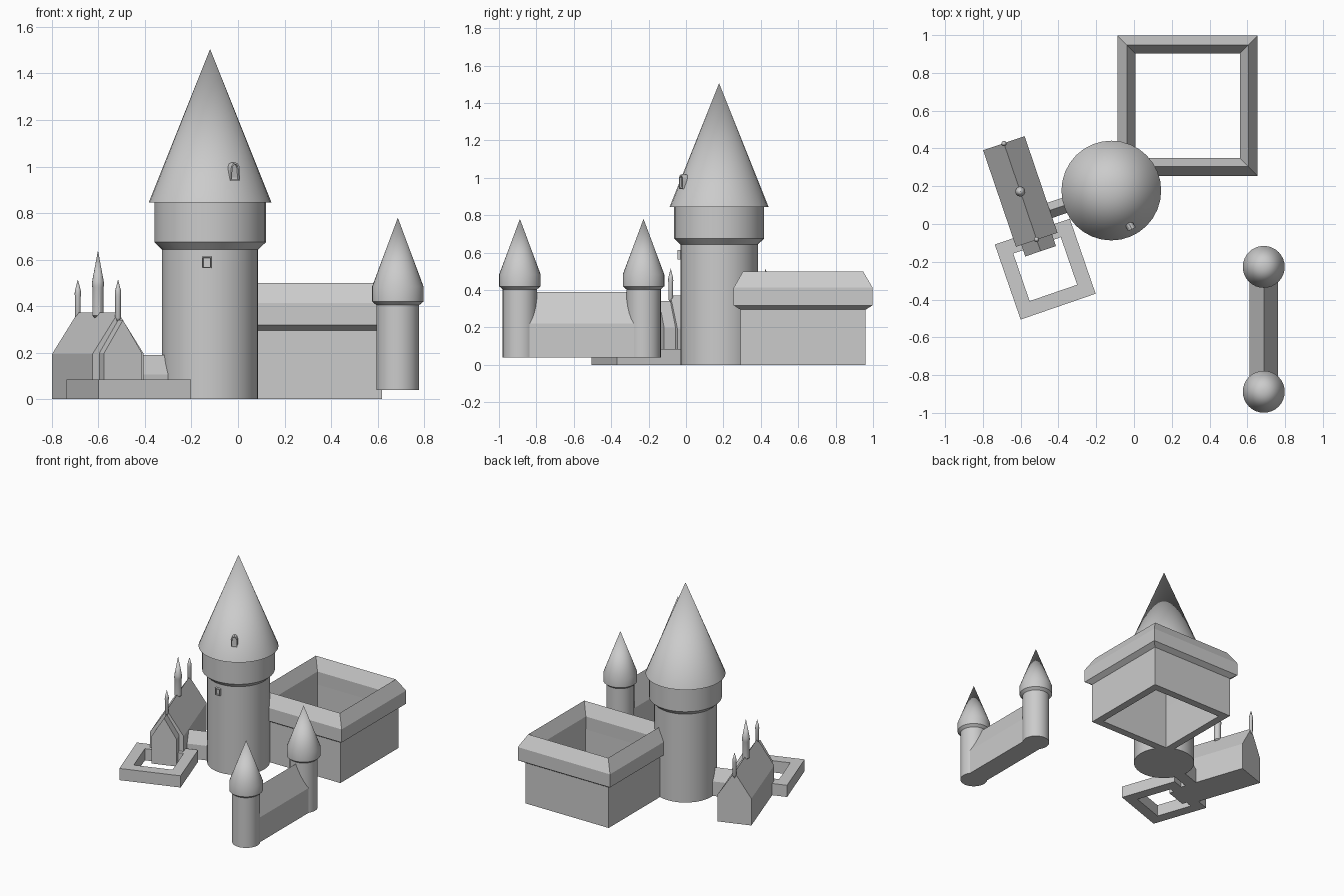
import bpy, bmesh
from math import pi, radians, sin, cos, sqrt
from mathutils import Matrix, Vector

if "Cube" in bpy.data.objects:
    bpy.data.objects.remove(bpy.data.objects["Cube"])


def finish(bm, name, mat=Matrix(), smooth=False):
    bmesh.ops.remove_doubles(bm, verts=bm.verts, dist=1e-5)
    bmesh.ops.recalc_face_normals(bm, faces=bm.faces)
    me = bpy.data.meshes.new(name)
    bm.to_mesh(me)
    bm.free()
    ob = bpy.data.objects.new(name, me)
    bpy.context.collection.objects.link(ob)
    ob.matrix_world = mat
    if smooth:
        bpy.ops.object.select_all(action='DESELECT')
        ob.select_set(True)
        bpy.context.view_layer.objects.active = ob
        bpy.ops.object.shade_smooth_by_angle(angle=radians(30))
    return ob


def place(x, y, deg=0, z=0):
    return Matrix.Translation((x, y, z)) @ Matrix.Rotation(radians(deg), 4, 'Z')


def lathe(name, profile, n, mat, smooth=True):
    """Revolve a (radius, z) profile lying on the axis at both ends."""
    bm = bmesh.new()
    vs = [bm.verts.new((r, 0, z)) for r, z in profile]
    es = [bm.edges.new(p) for p in zip(vs, vs[1:])]
    bmesh.ops.spin(bm, geom=vs + es, cent=(0, 0, 0), axis=(0, 0, 1),
                   angle=2 * pi, steps=n, use_merge=True)
    return finish(bm, name, mat, smooth)


def square_ring(name, profile, mat):
    """Sweep a closed (half width, z) section around a square."""
    bm = bmesh.new()
    rings = []
    for sx, sy in ((1, 1), (-1, 1), (-1, -1), (1, -1)):
        rings.append([bm.verts.new((sx * h, sy * h, z)) for h, z in profile])
    k = len(profile)
    for i in range(4):
        a, b = rings[i], rings[(i + 1) % 4]
        for j in range(k):
            bm.faces.new((a[j], b[j], b[(j + 1) % k], a[(j + 1) % k]))
    return finish(bm, name, mat)


def extrude_y(name, outline, y0, y1, mat, inset=0):
    """Extrude an (x, z) outline along y; optionally recess the y0 face."""
    bm = bmesh.new()
    f = bm.faces.new([bm.verts.new((x, y0, z)) for x, z in outline])
    back = bm.faces.new([bm.verts.new((x, y1, z)) for x, z in outline])
    n = len(outline)
    a, b = list(f.verts), list(back.verts)
    for i in range(n):
        bm.faces.new((a[i], a[(i + 1) % n], b[(i + 1) % n], b[i]))
    bmesh.ops.recalc_face_normals(bm, faces=bm.faces)
    if inset:
        bmesh.ops.inset_region(bm, faces=[f], thickness=inset, depth=0)
        ext = bmesh.ops.inset_region(bm, faces=[f], thickness=0.0005, depth=0)
        bmesh.ops.translate(bm, verts=list(f.verts), vec=(0, 0.012, 0))
    return finish(bm, name, mat)


def gable(w, eave, ridge, base=0):
    return [(-w, base), (w, base), (w, eave), (0, ridge), (-w, eave)]


# Great round tower with cone roof
TX, TY = -0.12, 0.177
lathe("great_tower", [(0, 0), (0.207, 0), (0.207, 0.643), (0.24, 0.675),
                      (0.24, 0.85)], 32, place(TX, TY))
lathe("great_tower_roof", [(0, 0.845), (0.264, 0.845), (0, 1.505)], 32,
      place(TX, TY))

# Roof dormer window with arched head
arch = [(-0.022, 0.94), (0.022, 0.94), (0.022, 0.985)]
arch += [(0.022 * cos(a * pi / 6), 0.985 + 0.032 * sin(a * pi / 6))
         for a in range(1, 6)] + [(-0.022, 0.985)]
extrude_y("roof_dormer", arch, -0.232, -0.17, place(TX, TY, 28), 0.007)

# Small shaft window
extrude_y("tower_window", [(-0.02, 0.563), (0.02, 0.563), (0.02, 0.613),
                           (-0.02, 0.613)], -0.222, -0.18,
          place(TX, TY, -4), 0.007)

# Square keep: walls and hipped wall-walk roof
KEEP = place(0.284, 0.626)
square_ring("keep_wall_and_roof", [
    (0.28, 0), (0.335, 0), (0.335, 0.295), (0.371, 0.318), (0.371, 0.413),
    (0.321, 0.5), (0.277, 0.413), (0.28, 0.318)], KEEP)

# Gatehouse: two turrets and the gabled wall between them
for i, y in enumerate((-0.227, -0.888)):
    lathe(f"gate_turret_{i + 1}", [(0, 0.04), (0.092, 0.04), (0.092, 0.404),
                                   (0.111, 0.42), (0.111, 0.483), (0, 0.78)],
          32, place(0.687, y))
extrude_y("gate_wall", gable(0.076, 0.22, 0.39, 0.04), -0.888, -0.227,
          place(0.687, 0))

# Chapel, porch and spires share one turned frame
CH = place(-0.602, 0.172, 18.8)
extrude_y("chapel", gable(0.116, 0.195, 0.372), -0.27, 0.27, CH)
extrude_y("chapel_porch", gable(0.086, 0.198, 0.34), -0.334, -0.2, CH)
for i, (y, r, z0, z1, tip) in enumerate(((-0.268, 0.014, 0.35, 0.455, 0.515),
                                         (0, 0.027, 0.36, 0.495, 0.64),
                                         (0.268, 0.014, 0.35, 0.455, 0.515))):
    lathe(f"chapel_spire_{i + 1}",
          [(0, z0 - 0.025), (r * 0.9, z0), (r * 0.9, z1 - 0.015), (r, z1 - 0.005),
           (r * 0.95, z1 + 0.01), (0, tip)], 12, CH @ Matrix.Translation((0, y, 0)))

# Gabled passage from chapel to great tower
extrude_y("passage", gable(0.042, 0.105, 0.19), 0, 0.22,
          CH @ place(0.09, -0.145, -90))

# Low garden wall in front of the chapel
square_ring("garden_wall", [(0.133, 0), (0.21, 0), (0.21, 0.085), (0.133, 0.085)],
            place(-0.47, -0.239, 19))
